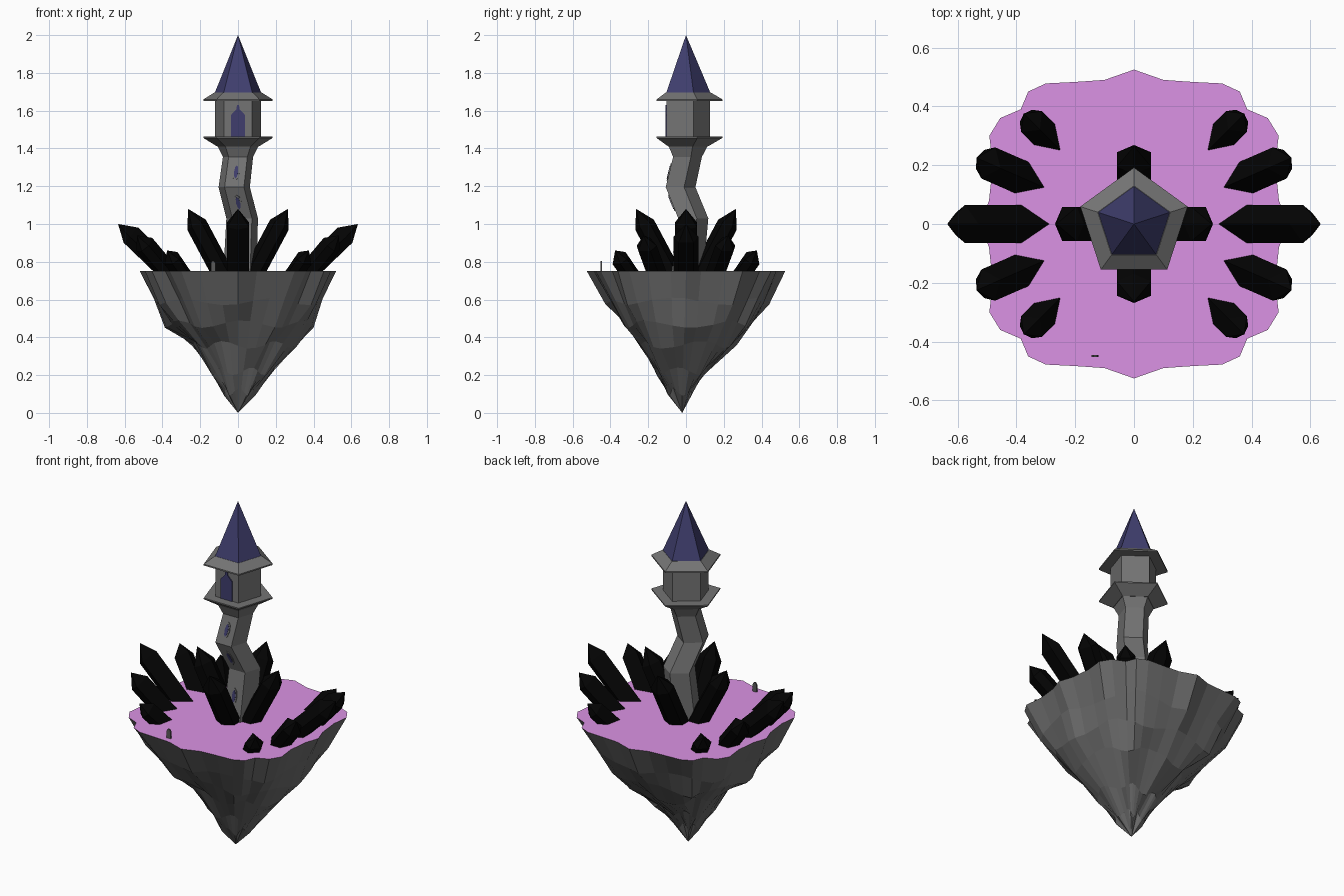
import bpy, bmesh, math, random
from mathutils import Vector as V

if "Cube" in bpy.data.objects:
    bpy.data.objects.remove(bpy.data.objects["Cube"])

random.seed(4)
Z = V((0, 0, 1))


def mat(name, r, g, b):
    m = bpy.data.materials.new(name)
    m.diffuse_color = (r, g, b, 1)
    m.use_nodes = True
    m.node_tree.nodes["Principled BSDF"].inputs["Base Color"].default_value = m.diffuse_color
    return m


ROCK = mat("rock grey", .155, .155, .155)
STONE = mat("tower stone", .175, .175, .175)
GRASS = mat("purple grass", .71, .29, .78)
ROOF = mat("night blue", .05, .048, .155)
BLACK = mat("black crystal", .001, .001, .001)
TRIM = mat("dark trim", .1, .1, .1)


def rings_object(name, rings, mats, tip=None):
    """Loft a list of equal rings, optionally ending in a single tip.
    The first ring's cap takes the last material."""
    bm = bmesh.new()
    vs = [[bm.verts.new(p) for p in ring] for ring in rings]
    n = len(vs[0])
    for a, b in zip(vs, vs[1:]):
        for i in range(n):
            j = (i + 1) % n
            bm.faces.new((a[i], a[j], b[j], b[i]))
    bm.faces.new(vs[0][::-1]).material_index = len(mats) - 1
    if tip is not None:
        t = bm.verts.new(tip)
        for i in range(n):
            bm.faces.new((vs[-1][i], vs[-1][(i + 1) % n], t))
    else:
        bm.faces.new(vs[-1])
    bmesh.ops.recalc_face_normals(bm, faces=bm.faces[:])
    me = bpy.data.meshes.new(name)
    bm.to_mesh(me)
    bm.free()
    for m in mats:
        me.materials.append(m)
    ob = bpy.data.objects.new(name, me)
    bpy.context.collection.objects.link(ob)
    return ob


# --- floating island: wavy outline shrinking to a tip, grass on the top face
quarter = [(.52, 0), (.493, .08), (.48, .2), (.492, .3), (.455, .36), (.385, .39),
           (.36, .45), (.3, .478), (.2, .483), (.1, .49)]
half_outline = quarter + [(0, .525)] + [(-x, y) for x, y in quarter[:0:-1]]
outline = half_outline + [(-x, -y) for x, y in half_outline]

# height, then reach towards +x, -x, +y, -y
levels = [(.75, .52, .52, .52, .52), (.59, .455, .45, .44, .42), (.47, .4, .39, .37, .33),
          (.36, .32, .24, .28, .23), (.22, .195, .15, .115, .14), (.11, .09, .072, .045, .085)]
rings = []
for k, (z, xp, xn, yp, yn) in enumerate(levels):
    ring = []
    for i, (x, y) in enumerate(outline):
        r2 = x * x + y * y
        c2, s2 = x * x / r2, y * y / r2
        f = ((xp if x > 0 else xn) * c2 + (yp if y > 0 else yn) * s2) / .52
        w = k / 5
        f *= 1 - w + w * .52 / math.sqrt(r2)
        dz = 0
        if k:
            f *= 1 + random.uniform(-.025, .025)
            dz = .02 * math.sin(i * .95 + k * 2.1)
        ring.append((x * f, y * f - .02 * w, z + dz))
    rings.append(ring)
rings_object("island", rings, [ROCK, GRASS], tip=(0, -.02, 0))


# --- tower: crooked five-sided shaft, collar, chamber, eave and spire
def pent(x, y, z, r):
    return [V((x + r * math.cos(math.radians(90 + 72 * i)),
               y + r * math.sin(math.radians(90 + 72 * i)), z)) for i in range(5)]


shaft = [pent(.01, 0, .74, .092), pent(.022, .03, 1.03, .088), pent(-.02, -.037, 1.195, .087),
         pent(0, 0, 1.355, .084), pent(0, 0, 1.415, .115)]
rings_object("tower_shaft", shaft, [STONE])
rings_object("tower_collar", [pent(0, 0, 1.41, .115), pent(0, 0, 1.455, .192),
                              pent(0, 0, 1.462, .192)], [STONE])
rings_object("tower_chamber", [pent(0, 0, 1.46, .127), pent(0, 0, 1.66, .127)], [STONE])
rings_object("roof_eave", [pent(0, 0, 1.652, .192), pent(0, 0, 1.66, .192),
                           pent(0, 0, 1.697, .13)], [STONE])
rings_object("roof_spire", [pent(0, 0, 1.69, .131)], [ROOF], tip=(0, 0, 2))


# --- windows and door: thin plates laid on the front faces
def plate(name, c, up, pts, thick, m):
    right = V((1, 0, 0))
    right = (right - up * right.dot(up)).normalized()
    n = right.cross(up).normalized()
    if n.y > 0:
        n = -n
    rings_object(name, [[c + right * a + up * b + n * d for a, b in pts]
                        for d in (-.003, thick)], [m])


def oval(w, h):
    return [(w * math.cos(i * math.pi / 4), h * math.sin(i * math.pi / 4)) for i in range(8)]


for i in range(3):
    a, b = shaft[i], shaft[i + 1]
    lo, hi = (a[2] + a[3]) / 2, (b[2] + b[3]) / 2
    c, up = (lo + hi) / 2, (hi - lo).normalized()
    plate("window_frame_%d" % i, c, up, oval(.019, .047), .004, STONE)
    plate("window_pane_%d" % i, c, up, oval(.011, .036), .006, ROOF)

half = [(.036, 0), (.036, .115), (.008, .145), (.009, .155), (.003, .168)]
door = half + [(-x, z) for x, z in half[::-1]]
plate("chamber_door", V((0, -.127 * math.cos(math.radians(36)), 1.463)), Z, door, .006, ROOF)

# --- crystals: leaning prisms with pointed ends; sections are (towards up, sideways)
HEX = [(1, 0), (.5, 1), (-.5, 1), (-1, 0), (-.5, -1), (.5, -1)]
KEEL = [(1, 0), (-.1, 1), (-.85, .6), (-.85, -.6), (-.1, -1)]


def crystal(name, base, tip, r, wide, point, section):
    base, tip = V(base), V(tip)
    d = (tip - base).normalized()
    out = V((d.x, d.y, 0)).normalized()
    side = Z.cross(out)
    perp = side.cross(d)
    if perp.z < 0:
        perp = -perp

    def ring(c):
        return [c + perp * r * a + side * wide * b for a, b in section]
    rings_object(name, [ring(base - d * (r + .01)), ring(tip - d * point)], [BLACK], tip=tip)


for i in range(4):
    c, s = [(1, 0), (0, 1), (-1, 0), (0, -1)][i]
    crystal("inner_crystal_%d" % i, (.088 * c, .088 * s, .75), (.264 * c, .264 * s, 1.08),
            .056, .058, .095, HEX)
for sx in (1, -1):
    crystal("large_crystal", (.375 * sx, 0, .75), (.635 * sx, 0, 1.0), .06, .065, .09, KEEL)
    for sy in (1, -1):
        crystal("medium_crystal", (.375 * sx, .155 * sy, .75), (.535 * sx, .225 * sy, .94),
                .056, .058, .07, KEEL)
        crystal("small_crystal", (.3 * sx, .3 * sy, .75), (.375 * sx, .375 * sy, .86),
                .05, .05, .06, KEEL)

# --- little headstone near the front edge
arch = [(-.012, -.005), (.012, -.005), (.012, .042), (.006, .053), (-.006, .053), (-.012, .042)]
plate("headstone", V((-.132, -.448, .75)), Z, arch, .005, TRIM)
